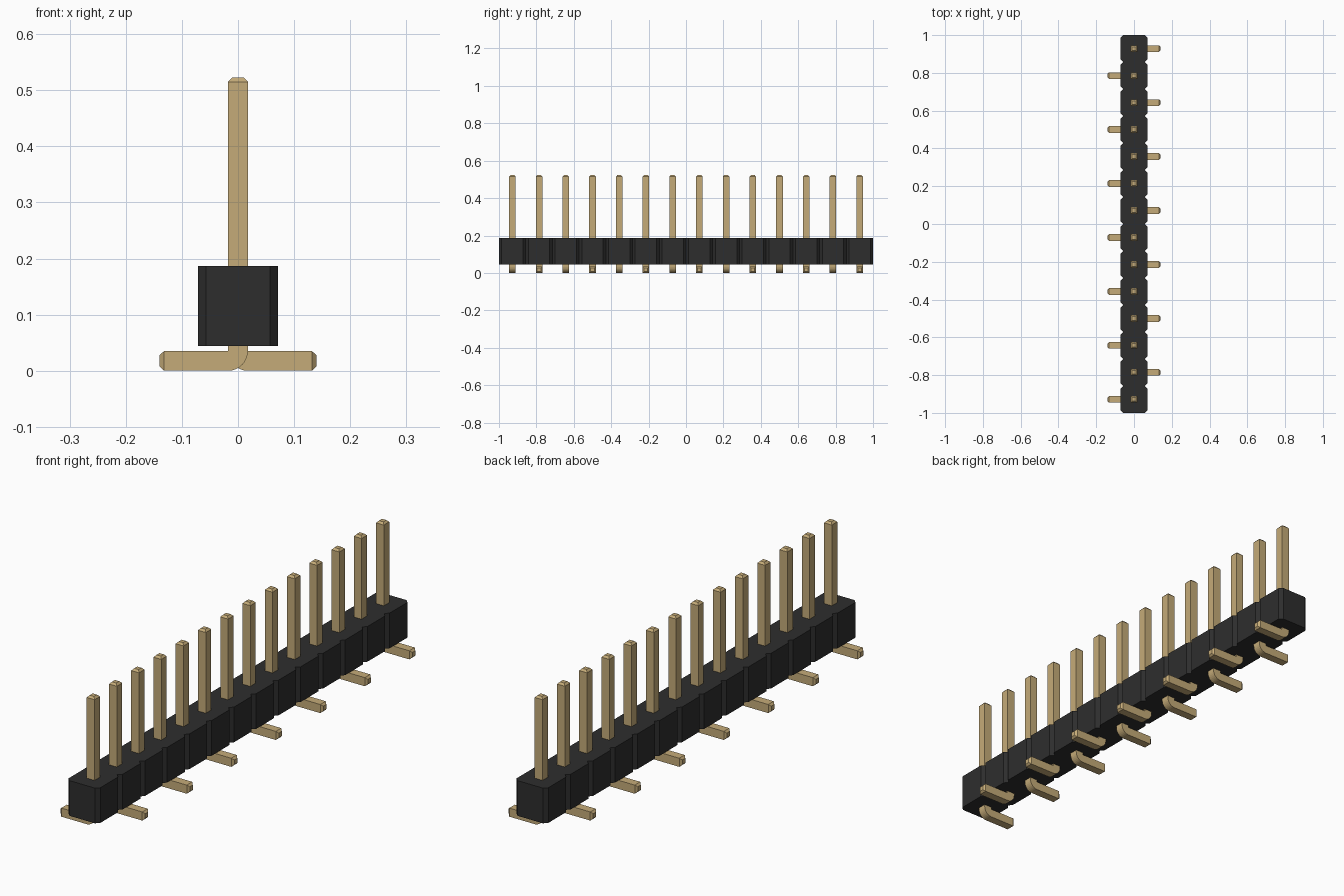
import bpy, bmesh, math
from mathutils import Vector

cube = bpy.data.objects.get("Cube")
if cube:
    bpy.data.objects.remove(cube, do_unlink=True)

COUNT = 14
PITCH = 2.0 / COUNT
H = 0.0175                      # half thickness of a pin
BODY_X, CHAMFER = 0.0714, 0.0143
BODY_Z0, BODY_Z1 = 0.044, 0.187
PIN_TOP, LEG_END = 0.523, 0.14
TIP, TIP_SCALE = 0.008, 0.55    # tapered pin ends


def material(name, rgb, metal=0.0):
    m = bpy.data.materials.new(name)
    m.use_nodes = True
    m.diffuse_color = (*rgb, 1)
    m.node_tree.nodes["Principled BSDF"].inputs["Base Color"].default_value = (*rgb, 1)
    return m


def make_object(name, bm, mat):
    bmesh.ops.recalc_face_normals(bm, faces=bm.faces)
    mesh = bpy.data.meshes.new(name)
    bm.to_mesh(mesh)
    bm.free()
    mesh.materials.append(mat)
    ob = bpy.data.objects.new(name, mesh)
    bpy.context.collection.objects.link(ob)
    return ob


black = material("black plastic", (0.027, 0.027, 0.027))
gold = material("gold metal", (0.56, 0.41, 0.19))

# Housing: a row of chamfered blocks drawn as one notched outline and extruded up
side = []
for i in range(COUNT):
    y0 = -1 + i * PITCH
    side += [(BODY_X - CHAMFER, y0), (BODY_X, y0 + CHAMFER), (BODY_X, y0 + PITCH - CHAMFER)]
side.append((BODY_X - CHAMFER, 1.0))
outline = side + [(-x, y) for x, y in reversed(side)]
bm = bmesh.new()
base = bm.faces.new([bm.verts.new((x, y, BODY_Z0)) for x, y in outline])
top = bmesh.ops.extrude_face_region(bm, geom=[base], use_keep_orig=True)
bmesh.ops.translate(bm, vec=(0, 0, BODY_Z1 - BODY_Z0),
                    verts=[v for v in top["geom"] if isinstance(v, bmesh.types.BMVert)])
make_object("housing", bm, black)


def ring(center, across, scale=1.0):
    """Square section: 'across' points to the outside of the bend."""
    a, b = across * H * scale, Vector((0, H * scale, 0))
    return [center + a + b, center + a - b, center - a - b, center - a + b]


def pin_mesh(direction):
    """Upright square pin with a foot bent towards direction along x."""
    out = Vector((-direction, 0, 0))
    down = Vector((0, 0, -1))
    pivot = Vector((direction * H, 0, 2 * H))      # inside corner of the bend
    rings = [ring(Vector((0, 0, PIN_TOP)), out, TIP_SCALE),
             ring(Vector((0, 0, PIN_TOP - TIP)), out)]
    for k in range(9):
        t = math.pi / 2 * k / 8
        d = out * math.cos(t) + down * math.sin(t)
        rings.append(ring(pivot + d * H, d))
    rings += [ring(Vector((direction * (LEG_END - TIP), 0, H)), down),
              ring(Vector((direction * LEG_END, 0, H)), down, TIP_SCALE)]
    bm = bmesh.new()
    loops = [[bm.verts.new(p) for p in r] for r in rings]
    for a, b in zip(loops, loops[1:]):
        for j in range(4):
            n = (j + 1) % 4
            bm.faces.new((a[j], a[n], b[n], b[j]))
    bm.faces.new(loops[0])
    bm.faces.new(loops[-1])
    bmesh.ops.remove_doubles(bm, verts=bm.verts, dist=1e-5)
    return bm


# Pins: feet alternate between the two sides
meshes = {}
for i in range(COUNT):
    direction = 1 if i % 2 else -1
    name = f"pin_{i + 1}"
    if direction not in meshes:
        ob = make_object(name, pin_mesh(direction), gold)
        meshes[direction] = ob.data
    else:
        ob = bpy.data.objects.new(name, meshes[direction])
        bpy.context.collection.objects.link(ob)
    ob.location.y = -1 + (i + 0.5) * PITCH
